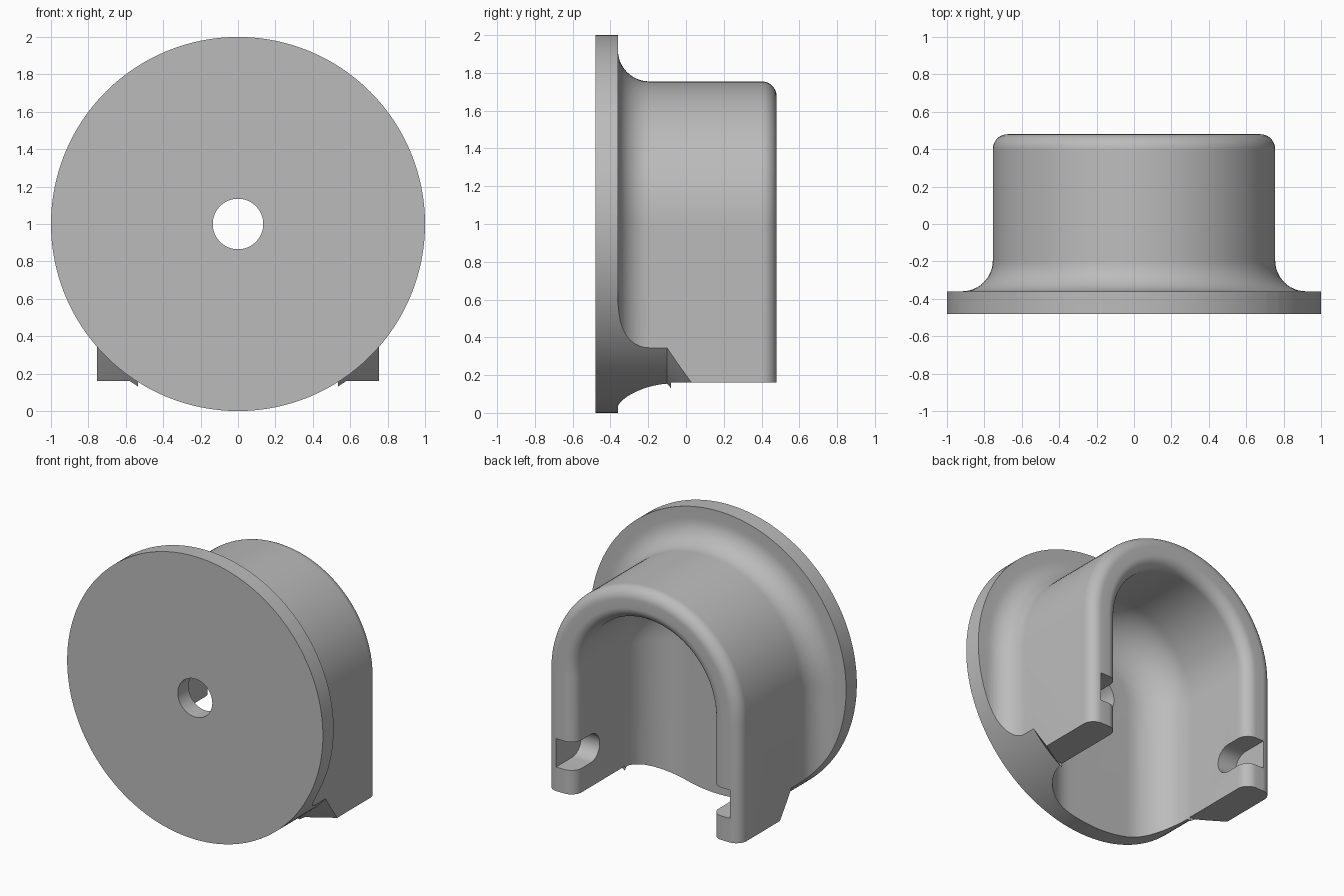
import bpy, bmesh
from math import sin, cos, pi, radians

cube = bpy.data.objects.get("Cube")
if cube:
    bpy.data.objects.remove(cube, do_unlink=True)

CZ = 1.0            # height of the common axis
OUTER, INNER = 0.755, 0.535
BACK, FLOOR, FRONT = 0.48, -0.36, -0.48
LIP, FLARE, COVE = 0.08, 0.165, 0.29


def skin(name, loops, open_ended=False):
    """Bridge equal loops into a closed solid; open loops get one flat end face."""
    bm = bmesh.new()
    rows = [[bm.verts.new(p) for p in loop] for loop in loops]
    n = len(rows[0])
    for a, b in zip(rows, rows[1:]):
        for i in range(n - 1 if open_ended else n):
            j = (i + 1) % n
            bm.faces.new((a[i], a[j], b[j], b[i]))
    bm.faces.new(rows[0])
    bm.faces.new(rows[-1])
    if open_ended:
        bm.faces.new([r[0] for r in rows] + [r[-1] for r in reversed(rows)])
    bmesh.ops.recalc_face_normals(bm, faces=bm.faces)
    mesh = bpy.data.meshes.new(name)
    bm.to_mesh(mesh)
    bm.free()
    obj = bpy.data.objects.new(name, mesh)
    bpy.context.collection.objects.link(obj)
    return obj


def arch(r, y, foot=-0.3, n=64):
    curve = [(r * cos(pi * i / n), y, CZ + r * sin(pi * i / n)) for i in range(n + 1)]
    return [(r, y, foot)] + curve + [(-r, y, foot)]


def ring(r, y, n=128):
    return [(r * cos(2 * pi * i / n), y, CZ + r * sin(2 * pi * i / n)) for i in range(n)]


def arc(cr, cy, rad, start, end, n=12):
    angles = [radians(start + (end - start) * i / n) for i in range(n + 1)]
    return [(cr + rad * cos(a), cy + rad * sin(a)) for a in angles]


def carve(target, cutter, operation):
    mod = target.modifiers.new(operation.title(), 'BOOLEAN')
    mod.operation, mod.object, mod.solver = operation, cutter, 'EXACT'
    bpy.context.view_layer.objects.active = target
    bpy.ops.object.modifier_apply(modifier=mod.name)
    bpy.data.objects.remove(cutter, do_unlink=True)


# Arched shell: flange, flared root, rounded lip, then the coved cavity
profile = [(1.3, FRONT), (1.3, FLOOR)]
profile += arc(OUTER + FLARE, FLOOR + FLARE, FLARE, 270, 180)
profile += arc(OUTER - LIP, BACK - LIP, LIP, 0, 90)
profile += arc(INNER + LIP, BACK - LIP, LIP, 90, 180)
profile += arc(INNER - COVE, FLOOR + COVE, COVE, 0, -90, 16)
housing = skin("flanged_housing", [arch(r, y) for r, y in profile], open_ended=True)

# Round flange limit, opening as a cone below the legs
limit = [(1, -0.7), (1, -0.1), (1.6, 0.5), (1.7, 0.6)]
carve(housing, skin("flange_limit", [ring(r, y) for r, y in limit]), 'INTERSECT')

# Flat feet of the legs
foot_cut = skin("foot_cut", [[(-2, y, -1), (2, y, -1), (2, y, 0.16), (-2, y, 0.16)]
                             for y in (-0.08, 1)])
carve(housing, foot_cut, 'DIFFERENCE')

# Centre hole
carve(housing, skin("hole_cut", [ring(0.135, y, 64) for y in (-0.7, -0.2)]), 'DIFFERENCE')

# Round-ended slots inside both legs, open to the lip
slot = [(0.6, 0.53)] + arc(0.3, 0.43, 0.1, 90, 270, 20) + [(0.6, 0.33)]
carve(housing, skin("slot_cut", [[(x, y, z) for y, z in slot] for x in (-0.68, 0.68)]),
      'DIFFERENCE')

# Plain grey finish
grey = bpy.data.materials.new("plain_grey")
grey.use_nodes = True
colour = (0.5, 0.5, 0.5, 1)
grey.diffuse_color = colour
grey.node_tree.nodes["Principled BSDF"].inputs["Base Color"].default_value = colour
housing.data.materials.clear()
housing.data.materials.append(grey)
for face in housing.data.polygons:
    face.material_index = 0

bpy.ops.object.select_all(action='DESELECT')
housing.select_set(True)
bpy.context.view_layer.objects.active = housing
bpy.ops.object.shade_smooth_by_angle(angle=radians(30))
